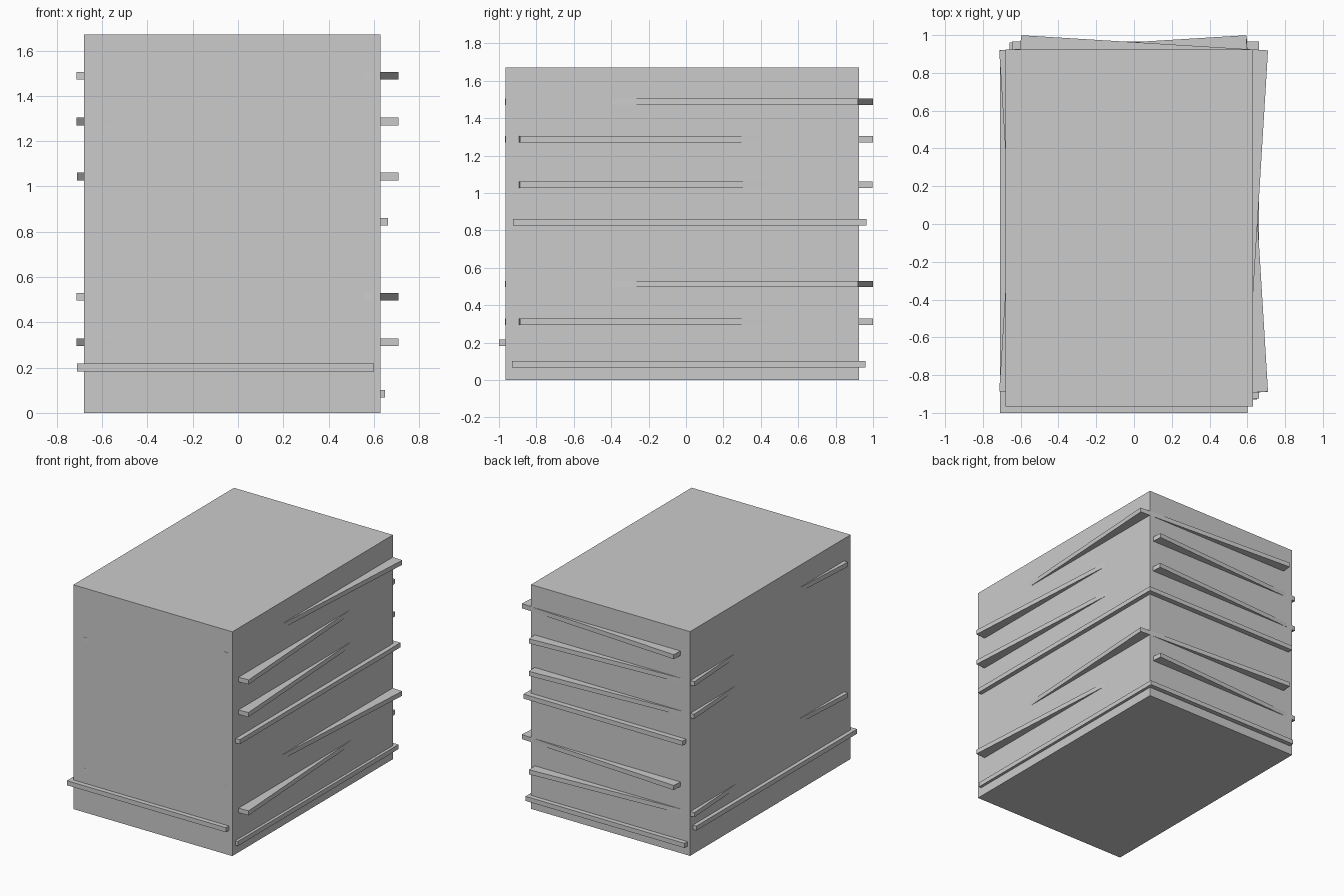
import bpy
from math import radians

if "Cube" in bpy.data.objects:
    bpy.data.objects.remove(bpy.data.objects["Cube"])

W, D, H = 1.31, 1.89, 1.67     # main stack footprint and height
T = 0.034                      # thickness of a loose sheet


def box(name, centre, size, angle=0.0):
    bpy.ops.mesh.primitive_cube_add(size=1, location=centre)
    o = bpy.context.object
    o.name = name
    o.scale = size
    bpy.ops.object.transform_apply(location=False, rotation=False, scale=True)
    o.rotation_euler.z = radians(angle)
    return o


# neatly aligned part of the stack
box("stack_block", (-0.026, -0.02, H / 2), (W, D, H))

# sheets that slid or twisted out of the stack: x, y, z, angle
loose = [
    (-0.005, 0.015, 0.084, 0),
    (-0.055, -0.055, 0.200, 0),
    (-0.002, 0.016, 0.312, 3.5),
    (-0.002, 0.016, 0.513, -3.5),
    (0.008, 0.020, 0.844, 0),
    (-0.002, 0.016, 1.044, 3.4),
    (-0.002, 0.016, 1.287, 3.5),
    (-0.002, 0.016, 1.488, -3.5),
]
for i, (x, y, z, a) in enumerate(loose, 1):
    box(f"loose_sheet_{i}", (x, y, z), (W, D, T), a)
